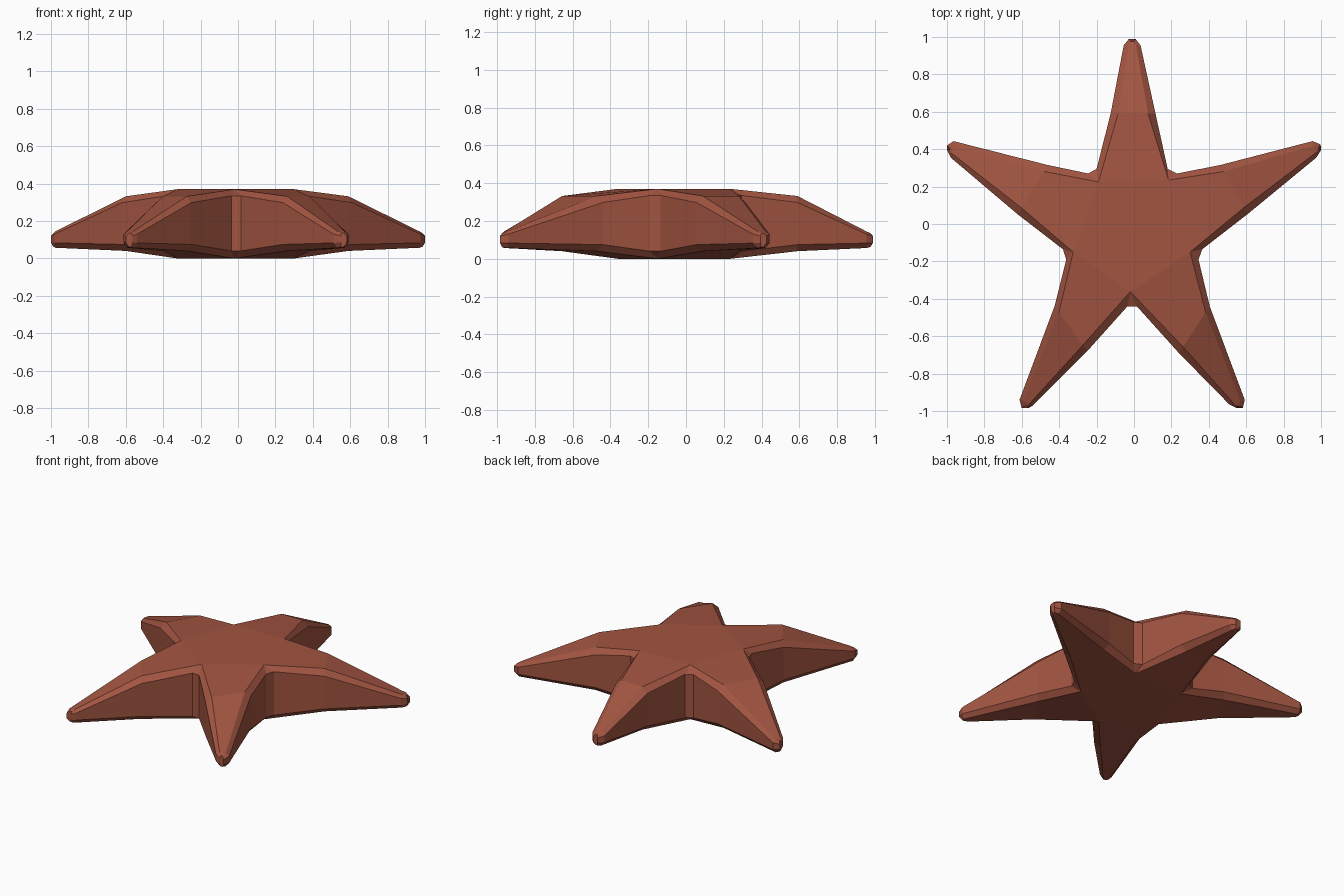
import bpy, bmesh
from mathutils import Vector

if "Cube" in bpy.data.objects:
    bpy.data.objects.remove(bpy.data.objects["Cube"])

# Each arm, clockwise seen from above: root, mid, tip, end | end, tip, mid, root
ARMS = [
    [(-0.20, 0.295), (-0.125, 0.59), (-0.055, 0.955), (-0.027, 0.99),
     (0.008, 0.99), (0.035, 0.955), (0.115, 0.59), (0.18, 0.295)],
    [(0.23, 0.27), (0.46, 0.315), (0.955, 0.443), (0.998, 0.425),
     (1.0, 0.395), (0.975, 0.355), (0.61, 0.055), (0.365, -0.135)],
    [(0.345, -0.19), (0.405, -0.44), (0.592, -0.94), (0.582, -0.985),
     (0.55, -0.985), (0.51, -0.965), (0.24, -0.69), (0.015, -0.44)],
    [(-0.035, -0.44), (-0.25, -0.68), (-0.54, -0.97), (-0.565, -0.985),
     (-0.60, -0.985), (-0.612, -0.94), (-0.425, -0.44), (-0.362, -0.19)],
    [(-0.38, -0.135), (-0.62, 0.05), (-0.98, 0.355), (-1.0, 0.395),
     (-1.0, 0.42), (-0.965, 0.443), (-0.46, 0.315), (-0.245, 0.27)],
]
# Inner corner in the valley after each arm
VALLEYS = [(0.185, 0.235), (0.30, -0.15), (-0.02, -0.362), (-0.325, -0.15), (-0.19, 0.225)]
# Heights per section: top face, wall top, wall bottom, bottom face
HEIGHTS = [(0.37, 0.335, 0.04, 0.0), (0.332, 0.298, 0.075, 0.04),
           (0.145, 0.13, 0.083, 0.057), (0.135, 0.12, 0.085, 0.062)]
CENTRE = Vector((-0.01, -0.08))

bm = bmesh.new()


def vert(p, z):
    return bm.verts.new((p[0], p[1], z))


def section(arm, k, i):
    """Chamfered eight-point cross-section of an arm."""
    a, b = Vector(arm[i]), Vector(arm[7 - i])
    top, hi, lo, bot = HEIGHTS[i]
    if i == 0:  # root sections share the valley corners
        ia, ib = Vector(VALLEYS[k - 1]), Vector(VALLEYS[k])
        rim = [valley_top[k - 1], valley_top[k], valley_bot[k], valley_bot[k - 1]]
    else:
        step = (b - a) * min(0.04 / (b - a).length, 0.27)
        back = (CENTRE - a).normalized() * (0.014 if i == 3 else 0)
        ia, ib = a + step + back, b - step + back
        rim = [vert(ia, top), vert(ib, top), vert(ib, bot), vert(ia, bot)]
    return [rim[0], rim[1], vert(b, hi), vert(b, lo), rim[2], rim[3], vert(a, lo), vert(a, hi)]


# Central disc
valley_top = [vert(p, HEIGHTS[0][0]) for p in VALLEYS]
valley_bot = [vert(p, HEIGHTS[0][3]) for p in VALLEYS]
bm.faces.new(valley_top)
bm.faces.new(valley_bot[::-1])

# Tapering arms
roots = []
for k, arm in enumerate(ARMS):
    rings = [section(arm, k, i) for i in range(4)]
    roots.append(rings[0])
    for r, s in zip(rings, rings[1:]):
        for j in range(8):
            n = (j + 1) % 8
            bm.faces.new((r[j], r[n], s[n], s[j]))
    bm.faces.new(rings[3])

# Narrow walls in the valleys between arms
for k in range(5):
    a, b = roots[k], roots[(k + 1) % 5]
    bm.faces.new((a[2], a[3], b[6], b[7]))
    bm.faces.new((valley_top[k], a[2], b[7]))
    bm.faces.new((valley_bot[k], b[6], a[3]))

bmesh.ops.recalc_face_normals(bm, faces=bm.faces)
mesh = bpy.data.meshes.new("starfish_body")
bm.to_mesh(mesh)
bm.free()
mat = bpy.data.materials.new("terracotta")
mat.diffuse_color = (0.36, 0.09, 0.053, 1)
mat.use_nodes = True
mat.node_tree.nodes["Principled BSDF"].inputs["Base Color"].default_value = mat.diffuse_color
mesh.materials.append(mat)
bpy.context.collection.objects.link(bpy.data.objects.new("starfish_body", mesh))
